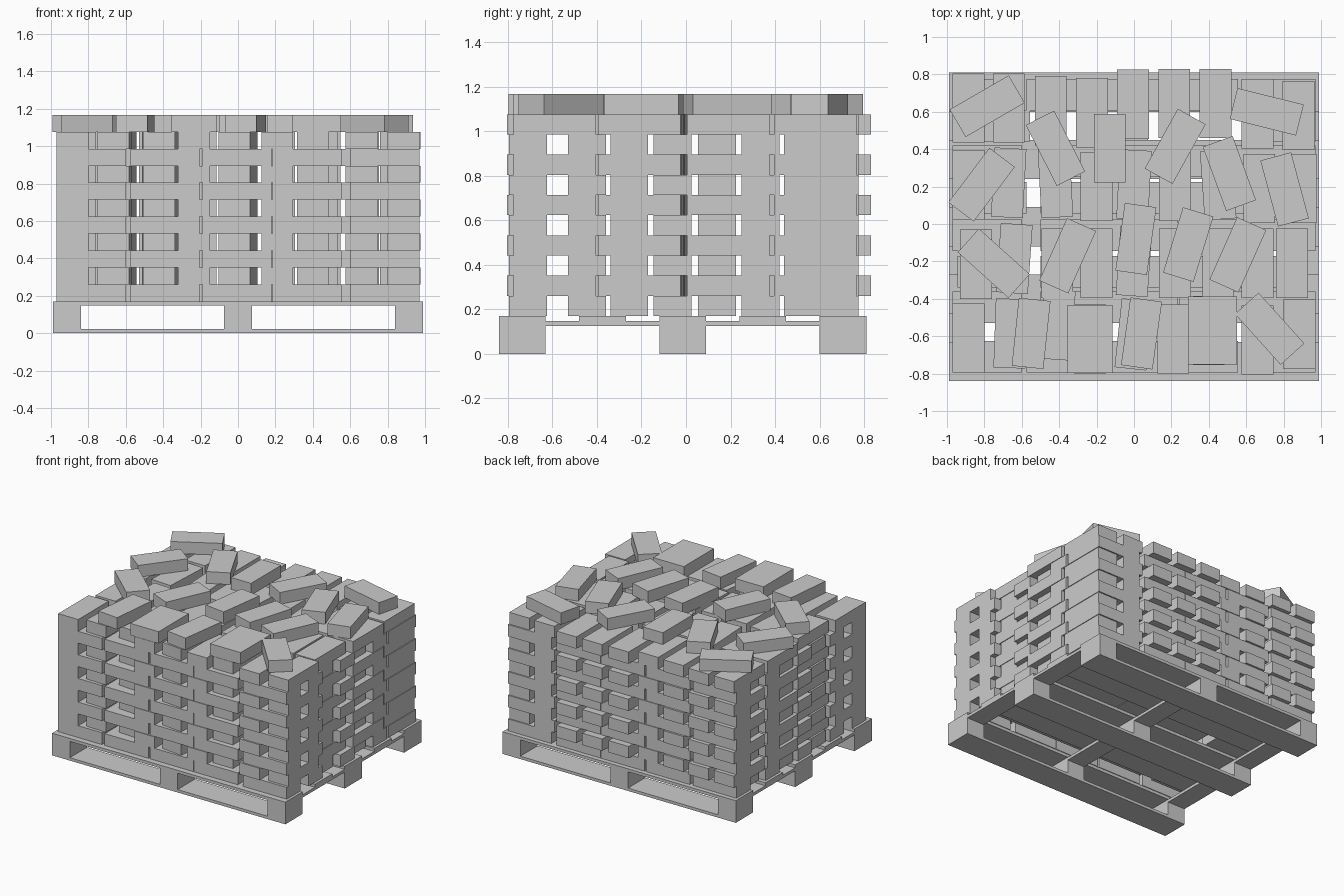
import bpy, bmesh, math
from mathutils import Matrix

L, W, H = 0.37, 0.17, 0.0906    # brick length, width, height
DECK = 0.17                     # top of pallet


def boxes_object(name, boxes):
    """One object from boxes given as (centre, size, yaw in degrees)."""
    bm = bmesh.new()
    for centre, size, yaw in boxes:
        m = (Matrix.Translation(centre)
             @ Matrix.Rotation(math.radians(yaw), 4, 'Z')
             @ Matrix.Diagonal((*size, 1)))
        bmesh.ops.create_cube(bm, size=1, matrix=m)
    mesh = bpy.data.meshes.new(name)
    bm.to_mesh(mesh)
    bm.free()
    obj = bpy.data.objects.new(name, mesh)
    bpy.context.collection.objects.link(obj)
    return obj


def span(z0, z1):
    return (z0 + z1) / 2, z1 - z0


# --- pallet ---
runner_y = (-0.735, -0.015, 0.705)
block_x = (-0.915, 0.0, 0.915)
z, h = span(0, 0.022)
boxes_object("pallet_bottom_boards", [((0, y, z), (1.98, 0.21, h), 0) for y in runner_y])
z, h = span(0.022, 0.125)
boxes_object("pallet_blocks", [((x, y, z), (0.15, 0.21, h), 0)
                               for x in block_x for y in runner_y])
z, h = span(0.125, 0.147)
boxes_object("pallet_cross_boards", [((x, -0.015, z), (0.15, 1.65, h), 0) for x in block_x])
z, h = span(0.147, DECK)
boxes_object("pallet_deck_boards", [((0, -0.735 + 0.36 * i, z), (1.98, 0.21, h), 0)
                                    for i in range(5)])

# --- brick layers lying along x: (row y, column centres) ---
outer = (-0.785, -0.39, -0.005, 0.37, 0.785)
inner = (-0.785, -0.315, 0.05, 0.425, 0.785)
filler = (-0.76, -0.315, 0.05, 0.425, 0.74)
ends = (-0.74, 0.785)
along_x = [(-0.71, outer), (-0.445, inner), (-0.255, filler), (-0.06, inner),
           (0.14, filler), (0.335, inner), (0.525, ends), (0.69, outer)]

# --- brick layers lying along y: (x, y, yaw) ---
front = [(-0.885, -0.61, 0), (-0.66, -0.585, -2), (-0.41, -0.54, -4), (-0.235, -0.615, 0),
         (0.0, -0.59, -6), (0.21, -0.615, 0), (0.4, -0.57, 0), (0.66, -0.62, 0),
         (0.885, -0.59, 0)]
row_2 = [(-0.845, -0.215, 0), (-0.64, -0.185, -4), (-0.41, -0.21, 0), (-0.2, -0.21, 0),
         (0.0, -0.2, -4), (0.22, -0.21, 0), (0.45, -0.21, 0), (0.66, -0.21, 0),
         (0.845, -0.21, 0)]
row_3 = [(-0.885, 0.21, 0), (-0.67, 0.22, -3), (-0.42, 0.22, 3), (-0.2, 0.2, 0),
         (0.0, 0.21, -3), (0.22, 0.2, 0), (0.45, 0.21, 4), (0.67, 0.19, 0),
         (0.89, 0.19, 0)]
back = [(-0.885, 0.62, 0), (-0.67, 0.62, 0), (-0.445, 0.605, 0), (-0.225, 0.595, 0),
        (-0.005, 0.64, 0), (0.215, 0.645, 0), (0.435, 0.645, 0), (0.66, 0.59, 0),
        (0.88, 0.58, 0)]

for i in range(10):
    z = DECK + (i + 0.5) * H
    if i % 2 == 0:
        bricks = [((x, y, z), (L, W, H), 0) for y, xs in along_x for x in xs]
    else:
        bricks = [((x, y, z), (W, L, H), a) for x, y, a in front + row_2 + row_3 + back]
    boxes_object(f"brick_layer_{i + 1}", bricks)

# --- loose bricks scattered on top: (x, y, yaw, width) ---
loose = [(-0.785, 0.63, 30, W), (-0.815, 0.21, 53, W), (-0.42, 0.405, 117, W),
         (-0.13, 0.405, 90, W), (0.22, 0.415, 61, W), (0.51, 0.27, 110, W),
         (0.71, 0.6, -14, W), (0.805, 0.185, 105, W), (-0.75, -0.21, -42, W),
         (-0.355, -0.17, 66, W), (0.01, -0.08, 82, W), (0.29, -0.11, 73, W),
         (0.555, -0.165, 66, W), (0.725, -0.56, -48, W), (-0.55, -0.585, 84, W),
         (-0.235, -0.615, 90, 0.24), (0.04, -0.585, 82, W), (0.42, -0.57, 90, 0.26)]
z = DECK + 10.5 * H
boxes_object("loose_bricks", [((x, y, z), (L - 0.005, w, H), a) for x, y, a, w in loose])
